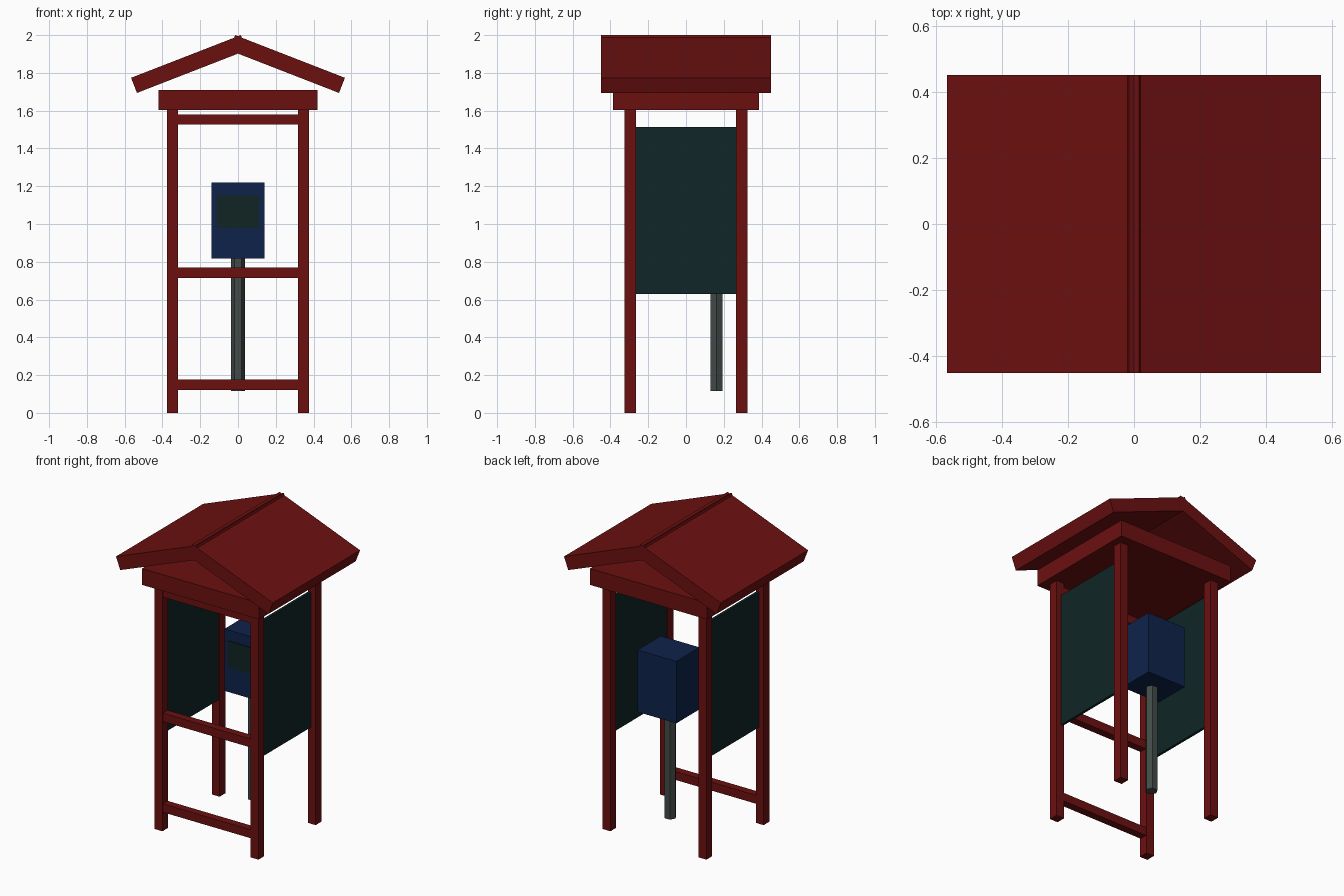
import bpy, bmesh, math
from mathutils import Vector

if "Cube" in bpy.data.objects:
    bpy.data.objects.remove(bpy.data.objects["Cube"])


def material(name, rgb):
    m = bpy.data.materials.new(name)
    m.diffuse_color = (*rgb, 1)
    m.use_nodes = True
    m.node_tree.nodes["Principled BSDF"].inputs["Base Color"].default_value = m.diffuse_color
    return m


RED = material("dark red wood", (0.15, 0.005, 0.005))
GREEN = material("dark green panel", (0.005, 0.019, 0.02))
SCREEN = material("dark green screen", (0.005, 0.018, 0.016))
BLUE = material("navy blue", (0.0045, 0.0165, 0.07))
GREY = material("grey metal", (0.055, 0.07, 0.066))


def extrude(name, profile, axis, lo, hi, mat):
    """Closed prism: a 2D profile pushed from lo to hi along y or z."""
    place = (lambda a, b, t: (a, t, b)) if axis == "y" else (lambda a, b, t: (a, b, t))
    bm = bmesh.new()
    ends = [[bm.verts.new(place(a, b, t)) for a, b in profile] for t in (lo, hi)]
    n = len(profile)
    bm.faces.new(ends[0])
    bm.faces.new(ends[1])
    for i in range(n):
        j = (i + 1) % n
        bm.faces.new((ends[0][i], ends[0][j], ends[1][j], ends[1][i]))
    bmesh.ops.recalc_face_normals(bm, faces=bm.faces)
    me = bpy.data.meshes.new(name)
    bm.to_mesh(me)
    bm.free()
    me.materials.append(mat)
    ob = bpy.data.objects.new(name, me)
    bpy.context.collection.objects.link(ob)
    return ob


def box(name, x, y, z, mat):
    return extrude(name, [(x[0], y[0]), (x[1], y[0]), (x[1], y[1]), (x[0], y[1])],
                   "z", z[0], z[1], mat)


def span(s, a, b):
    return sorted((s * a, s * b))


# roof slope: plank from a corner just past the ridge down to the eave
top, eave, thick = Vector((-0.015, 2.0)), Vector((0.566, 1.774)), 0.086
d = (eave - top).normalized()
down = Vector((d.y, -d.x)) * thick
slope = [top, eave, eave + down, top + down]

for s, side in ((-1, "left"), (1, "right")):
    extrude(side + "_roof_slope", [(s * p.x, p.y) for p in slope], "y", -0.45, 0.45, RED)
    # corner posts
    for t, end in ((-1, "front"), (1, "back")):
        box(f"{end}_{side}_post", span(s, 0.318, 0.375), span(t, 0.265, 0.325), (0, 1.604), RED)
    # side wall panel set between the posts
    box(side + "_side_panel", span(s, 0.325, 0.342), (-0.266, 0.266), (0.63, 1.513), GREEN)

# slab under the roof
box("ceiling_slab", (-0.422, 0.422), (-0.386, 0.386), (1.603, 1.71), RED)

# front rails
for name, z in (("lower", 0.122), ("middle", 0.714), ("top", 1.526)):
    box(name + "_front_rail", (-0.32, 0.32), (-0.32, -0.27), (z, z + 0.055), RED)

# machine housing, its screen and its six-sided pole
box("machine_housing", (-0.14, 0.14), (0.06, 0.30), (0.817, 1.221), BLUE)
box("screen", (-0.11, 0.11), (0.054, 0.061), (0.98, 1.152), SCREEN)
hexagon = [(0.037 * math.cos(i * math.pi / 3), 0.161 + 0.037 * math.sin(i * math.pi / 3))
           for i in range(6)]
extrude("pole", hexagon, "z", 0.115, 0.82, GREY)
